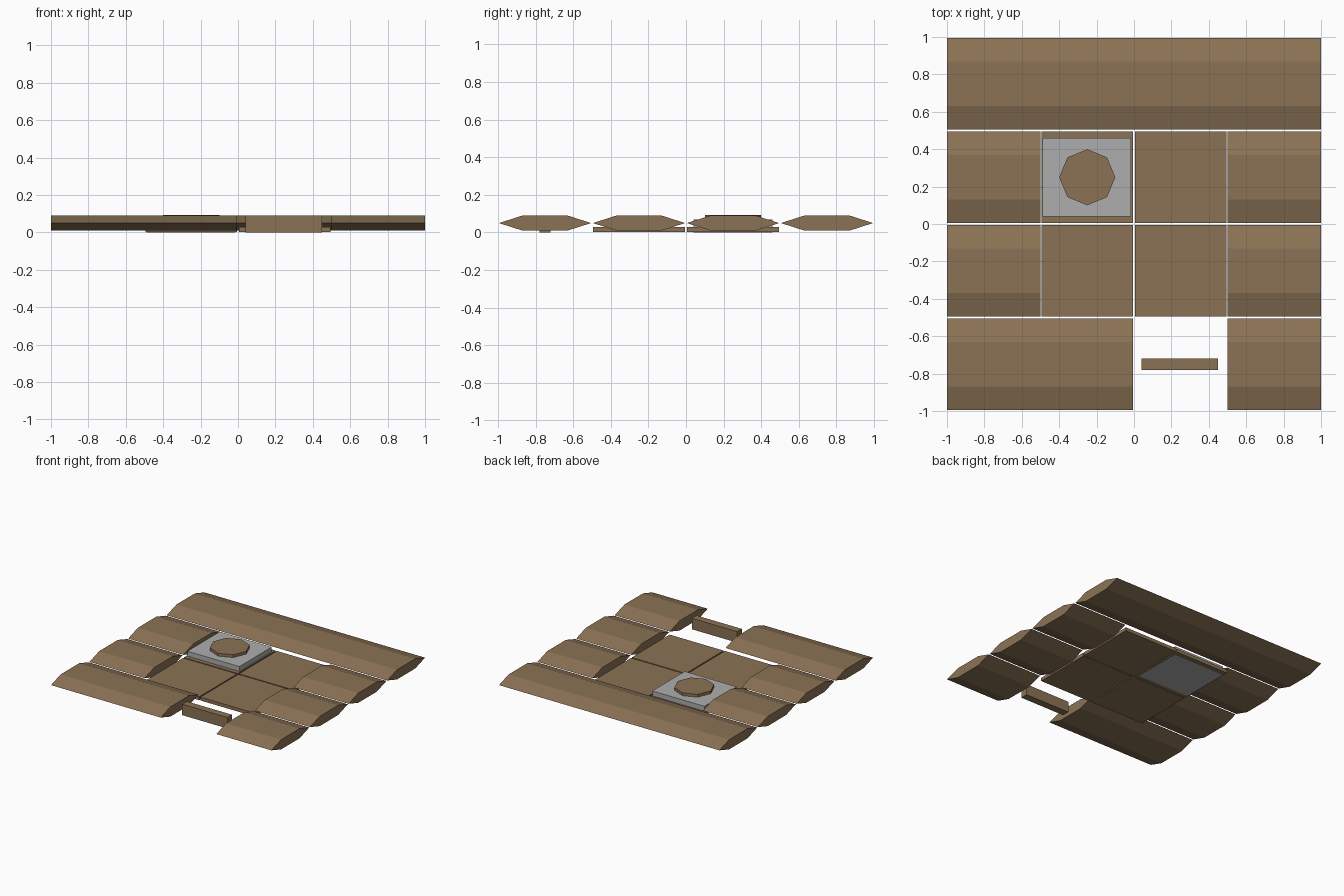
import bpy
import bmesh
import math
from mathutils import Matrix, Vector

cube = bpy.data.objects.get("Cube")
if cube:
    bpy.data.objects.remove(cube, do_unlink=True)


def material(name, rgb):
    mat = bpy.data.materials.new(name)
    mat.use_nodes = True
    mat.diffuse_color = (*rgb, 1)
    mat.node_tree.nodes["Principled BSDF"].inputs["Base Color"].default_value = (*rgb, 1)
    return mat


wood = material("brown wood", (0.258, 0.171, 0.091))
stone = material("grey stone", (0.42, 0.42, 0.42))


def finish(name, bm, mat):
    bmesh.ops.recalc_face_normals(bm, faces=bm.faces[:])
    mesh = bpy.data.meshes.new(name)
    bm.to_mesh(mesh)
    bm.free()
    mesh.materials.append(mat)
    obj = bpy.data.objects.new(name, mesh)
    bpy.context.collection.objects.link(obj)
    return obj


def box(name, x, y, z, mat):
    """Box from (low, high) ranges on each axis."""
    bm = bmesh.new()
    size = [b - a for a, b in (x, y, z)]
    centre = Vector([(a + b) / 2 for a, b in (x, y, z)])
    bmesh.ops.create_cube(bm, size=1, matrix=Matrix.Translation(centre) @ Matrix.Diagonal((*size, 1)))
    return finish(name, bm, mat)


def log(name, x0, x1, y):
    """Six-sided flattened beam running along x."""
    profile = [(-0.245, 0.05), (-0.12, 0.01), (0.12, 0.01),
               (0.245, 0.05), (0.12, 0.09), (-0.12, 0.09)]
    bm = bmesh.new()
    face = bm.faces.new([bm.verts.new((x0, y + dy, z)) for dy, z in profile])
    ext = bmesh.ops.extrude_face_region(bm, geom=[face], use_keep_orig=True)
    moved = [v for v in ext["geom"] if isinstance(v, bmesh.types.BMVert)]
    bmesh.ops.translate(bm, verts=moved, vec=(x1 - x0, 0, 0))
    return finish(name, bm, wood)


# Wall logs
log("back_wall_log", -1, 1, 0.75)
for row, y in (("rear", 0.25), ("fore", -0.25)):
    log(f"right_{row}_log", -1, -0.5, y)
    log(f"left_{row}_log", 0.5, 1, y)
log("front_right_log", -1, -0.005, -0.75)
log("front_left_log", 0.5, 1, -0.75)

# Four floor slabs
for sx, side in ((-1, "right"), (1, "left")):
    for sy, end in ((-1, "front"), (1, "back")):
        box(f"floor_{end}_{side}", sorted((sx * 0.005, sx * 0.495)),
            sorted((sy * 0.005, sy * 0.495)), (0.002, 0.03), wood)

# Door plank in the front gap
box("door", (0.04, 0.45), (-0.78, -0.72), (0, 0.09), wood)

# Stone hearth with an octagonal wooden top
box("hearth", (-0.488, -0.016), (0.04, 0.46), (0, 0.07), stone)
bm = bmesh.new()
bmesh.ops.create_cone(bm, cap_ends=True, segments=8, radius1=0.15, radius2=0.15, depth=0.05,
                      matrix=Matrix.Translation((-0.25, 0.25, 0.068)) @ Matrix.Rotation(math.pi / 2, 4, "Z"))
finish("hearth_top", bm, wood)
